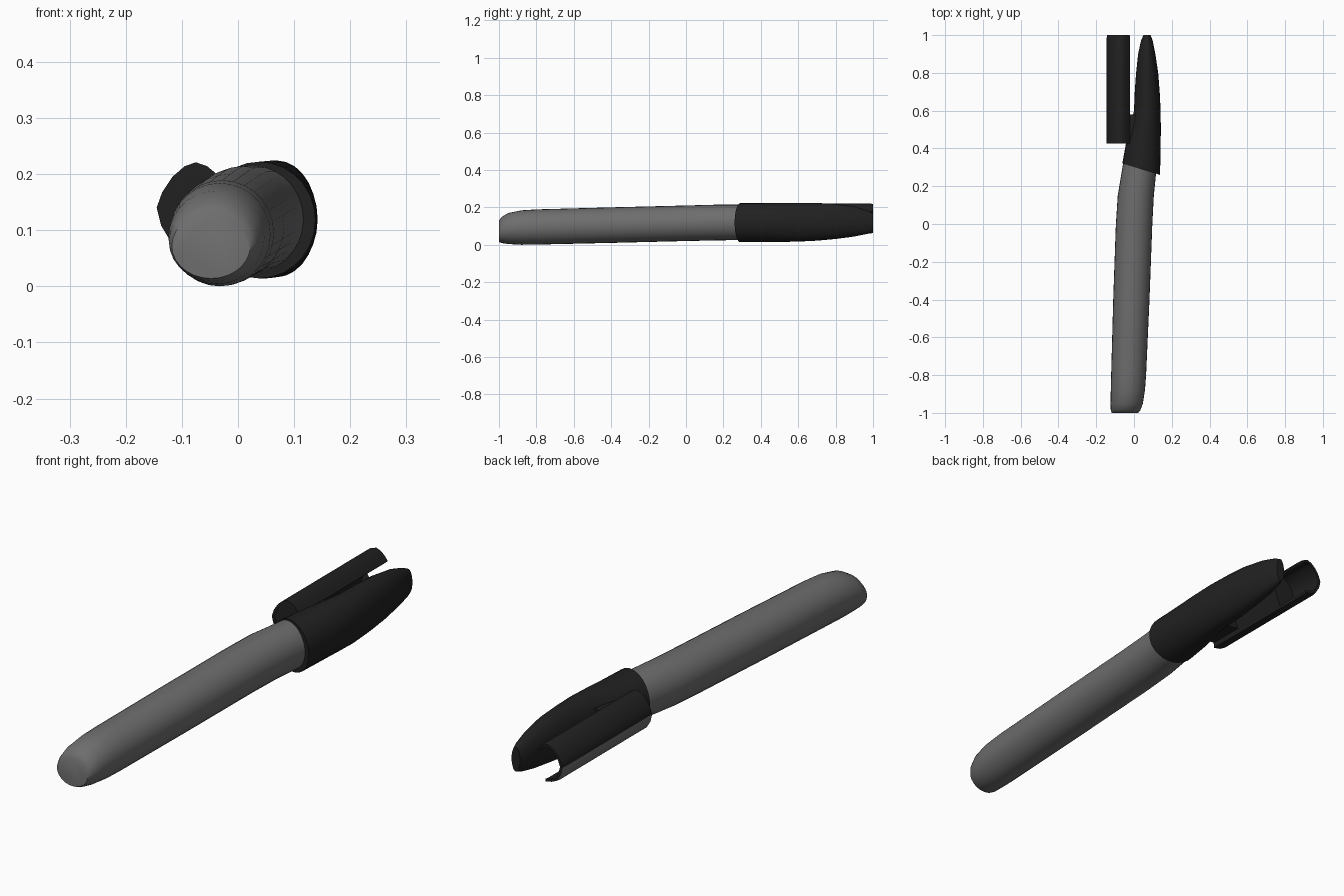
import bpy, bmesh, math

if "Cube" in bpy.data.objects:
    bpy.data.objects.remove(bpy.data.objects["Cube"])


def material(name, rgb):
    m = bpy.data.materials.new(name)
    m.diffuse_color = (*rgb, 1)
    m.use_nodes = True
    m.node_tree.nodes["Principled BSDF"].inputs["Base Color"].default_value = m.diffuse_color
    return m


GREY = material("barrel grey", (0.155, 0.155, 0.155))
BLACK = material("cap black", (0.015, 0.015, 0.015))


def finish(name, bm, mats, angle=40):
    bmesh.ops.recalc_face_normals(bm, faces=bm.faces)
    me = bpy.data.meshes.new(name)
    bm.to_mesh(me)
    bm.free()
    for m in mats:
        me.materials.append(m)
    ob = bpy.data.objects.new(name, me)
    bpy.context.collection.objects.link(ob)
    bpy.ops.object.select_all(action='DESELECT')
    ob.select_set(True)
    bpy.context.view_layer.objects.active = ob
    bpy.ops.object.shade_smooth_by_angle(angle=math.radians(angle))
    return ob


def loft(bm, rings):
    """Skin closed rings of points and fill both ends."""
    vr = [[bm.verts.new(p) for p in r] for r in rings]
    n = len(vr[0])
    for a, b in zip(vr, vr[1:]):
        for i in range(n):
            j = (i + 1) % n
            bm.faces.new((a[i], a[j], b[j], b[i]))
    bm.faces.new(vr[0])
    bm.faces.new(vr[-1])


def oval_rings(sections, n=28):
    """Each section: y, left x, right x, bottom z, top z, slant."""
    rings = []
    for y, x0, x1, z0, z1, slant in sections:
        cx, cz, rx, rz = (x0 + x1) / 2, (z0 + z1) / 2, (x1 - x0) / 2, (z1 - z0) / 2
        rings.append([(cx + rx * math.cos(t), y - slant * rx * math.cos(t), cz + rz * math.sin(t))
                      for t in (2 * math.pi * i / n for i in range(n))])
    return rings


# barrel: slightly bent tube with a rounded butt
bm = bmesh.new()
loft(bm, oval_rings([
    (-1.00, -0.118, 0.022, 0.014, 0.130, 0),
    (-0.985, -0.123, 0.034, 0.009, 0.149, 0),
    (-0.95, -0.124, 0.047, 0.004, 0.170, 0),
    (-0.88, -0.123, 0.058, 0.000, 0.184, 0),
    (-0.80, -0.121, 0.064, 0.001, 0.189, 0),
    (-0.40, -0.110, 0.082, 0.010, 0.200, 0),
    (0.00, -0.096, 0.097, 0.020, 0.210, 0),
    (0.15, -0.086, 0.105, 0.023, 0.214, 0),
    (0.32, -0.058, 0.122, 0.026, 0.214, 0),
    (0.40, -0.040, 0.130, 0.028, 0.212, 0)]))
finish("barrel", bm, [GREY], 50)

# cap: slanted open edge, tapering to a small blunt tip
bm = bmesh.new()
loft(bm, oval_rings([
    (0.29, -0.062, 0.138, 0.014, 0.222, 0.3),
    (0.42, -0.042, 0.141, 0.014, 0.223, 0.1),
    (0.50, -0.022, 0.142, 0.015, 0.224, 0),
    (0.60, 0.000, 0.141, 0.017, 0.224, 0),
    (0.70, 0.004, 0.136, 0.022, 0.223, 0),
    (0.80, 0.011, 0.128, 0.031, 0.219, 0),
    (0.90, 0.022, 0.113, 0.044, 0.205, 0),
    (0.97, 0.037, 0.099, 0.058, 0.184, 0),
    (1.00, 0.050, 0.088, 0.068, 0.169, 0)]))
finish("cap", bm, [BLACK], 50)

# clip: curved shell open towards the cap, grey band on its outer side
profile = [(-0.020, 0.178), (-0.038, 0.200), (-0.055, 0.214), (-0.075, 0.221),
           (-0.095, 0.214), (-0.117, 0.195), (-0.135, 0.168), (-0.145, 0.140),
           (-0.137, 0.108), (-0.120, 0.080), (-0.095, 0.066), (-0.065, 0.060)]


def shrink(f):
    return [(-0.062 + (x + 0.062) * f, 0.14 + (z - 0.14) * f) for x, z in profile]


bm = bmesh.new()
shell = profile + shrink(0.86)[::-1]
loft(bm, [[(x, y, z) for x, z in shell] for y in (0.425, 0.985)]
     + [[(-0.08 + (x + 0.08) * 0.95, 1.0, 0.14 + (z - 0.14) * 0.95) for x, z in shell]])
bmesh.ops.recalc_face_normals(bm, faces=bm.faces)
for f in bm.faces:
    c = f.calc_center_median()
    if f.normal.x < -0.8 and c.x < -0.11 and 0.085 < c.z < 0.14:
        f.material_index = 1
finish("clip", bm, [BLACK, GREY])

# clip core: fills the shell up to the hollow end
bm = bmesh.new()
loft(bm, [[(x, y, z) for x, z in shrink(0.93)] for y in (0.427, 0.84)])
finish("clip_core", bm, [BLACK])

# bridge joining clip and cap
bm = bmesh.new()
loft(bm, [[(x, y, z) for x, z in ((-0.07, 0.08), (0.04, 0.07), (0.04, 0.18), (-0.07, 0.18))]
          for y in (0.43, 0.58)])
finish("clip_bridge", bm, [BLACK])
